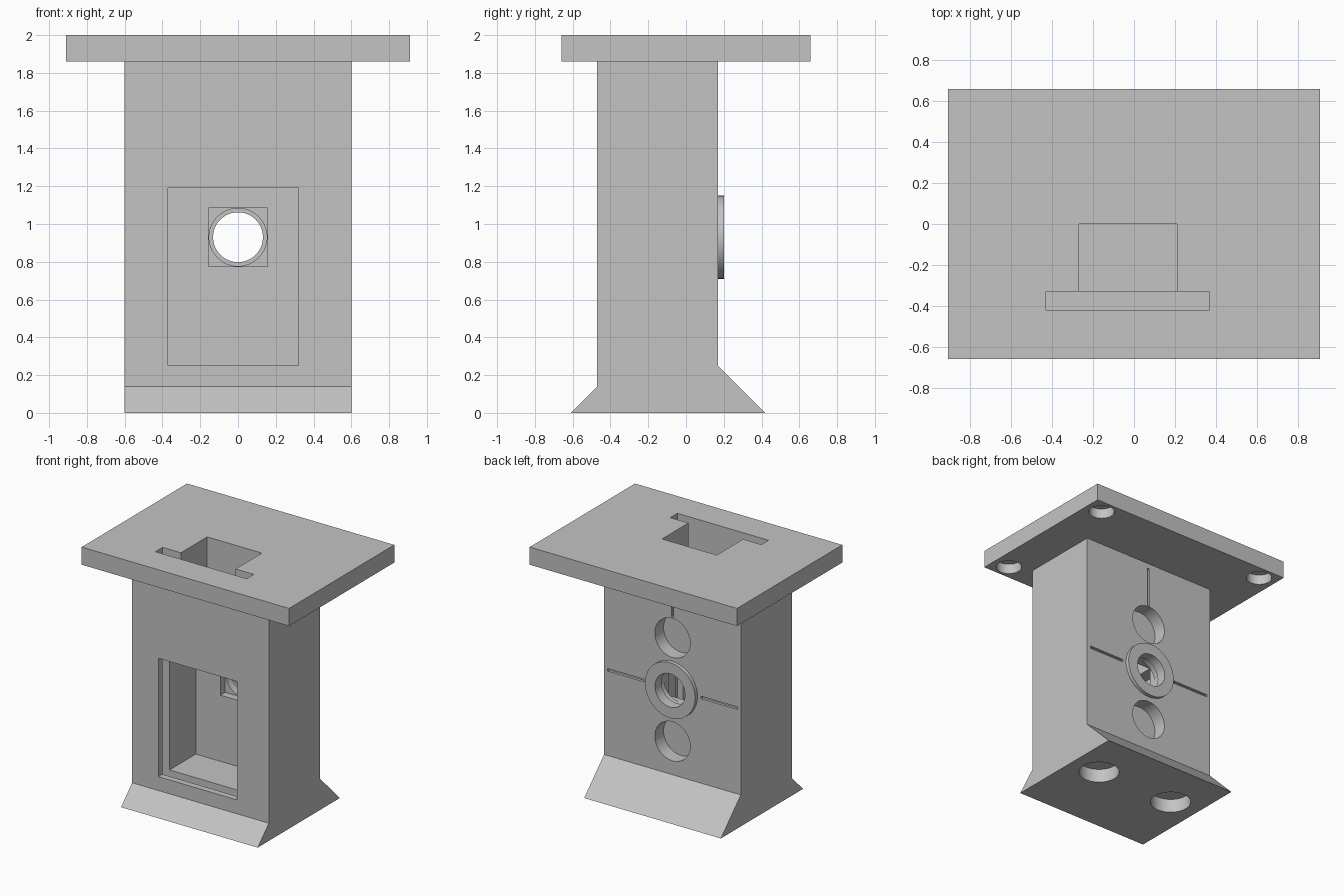
import bpy
import bmesh
from math import pi
from mathutils import Matrix

cube = bpy.data.objects.get("Cube")
if cube:
    bpy.data.objects.remove(cube, do_unlink=True)

grey = bpy.data.materials.new("plain grey")
grey.use_nodes = True
colour = (0.55, 0.55, 0.55, 1)
grey.diffuse_color = colour
grey.node_tree.nodes["Principled BSDF"].inputs["Base Color"].default_value = colour


def finish(name, bm):
    bmesh.ops.recalc_face_normals(bm, faces=bm.faces)
    mesh = bpy.data.meshes.new(name)
    bm.to_mesh(mesh)
    bm.free()
    mesh.materials.append(grey)
    obj = bpy.data.objects.new(name, mesh)
    bpy.context.collection.objects.link(obj)
    return obj


def box(name, x, y, z):
    """Box between three (low, high) ranges."""
    bm = bmesh.new()
    bmesh.ops.create_cube(bm, size=1)
    for v in bm.verts:
        v.co = [r[0] if c < 0 else r[1] for c, r in zip(v.co, (x, y, z))]
    return finish(name, bm)


def cylinder(name, radius, span, axis, a, b):
    """Cylinder along y at (x, z) = (a, b), or along z at (x, y) = (a, b)."""
    mid = sum(span) / 2
    place = Matrix.Translation((a, mid, b) if axis == "y" else (a, b, mid))
    if axis == "y":
        place = place @ Matrix.Rotation(pi / 2, 4, "X")
    bm = bmesh.new()
    bmesh.ops.create_cone(bm, cap_ends=True, segments=64, radius1=radius,
                          radius2=radius, depth=span[1] - span[0], matrix=place)
    return finish(name, bm)


def combine(target, tool, operation):
    mod = target.modifiers.new(tool.name, "BOOLEAN")
    mod.operation = operation
    mod.solver = "EXACT"
    mod.object = tool
    bpy.context.view_layer.objects.active = target
    bpy.ops.object.modifier_apply(modifier=mod.name)
    bpy.data.objects.remove(tool, do_unlink=True)


# Body: side profile with flared feet, extruded across the width
bm = bmesh.new()
profile = [(-0.61, 0), (0.42, 0), (0.17, 0.25), (0.17, 1.9), (-0.47, 1.9), (-0.47, 0.14)]
side = bm.faces.new([bm.verts.new((-0.6, y, z)) for y, z in profile])
swept = bmesh.ops.extrude_face_region(bm, geom=[side])["geom"]
bmesh.ops.translate(bm, vec=(1.2, 0, 0),
                    verts=[g for g in swept if isinstance(g, bmesh.types.BMVert)])
housing = finish("housing", bm)

# Top plate and raised ring on the back
eye = 0.93
combine(housing, box("top_plate", (-0.91, 0.91), (-0.66, 0.66), (1.86, 2)), "UNION")
combine(housing, cylinder("back_ring", 0.22, (0.1, 0.2), "y", 0, eye), "UNION")

cutters = [
    # Front window and chamber, wide slide-in slot, narrower shaft
    box("chamber", (-0.37, 0.32), (-0.6, 0), (0.25, 1.19)),
    box("slot", (-0.43, 0.37), (-0.42, -0.33), (0.19, 2.1)),
    box("shaft", (-0.27, 0.21), (-0.36, 0), (1.0, 2.1)),
    # Stepped eye hole through the back wall
    box("eye_pocket", (-0.155, 0.155), (-0.05, 0.06), (eye - 0.155, eye + 0.155)),
    cylinder("eye_step", 0.153, (0, 0.12), "y", 0, eye),
    cylinder("eye_hole", 0.132, (-0.02, 0.3), "y", 0, eye),
    # Alignment groove above the ring
    box("upper_groove", (-0.01, 0.01), (0.15, 0.3), (1.5, 1.82)),
]
for s in (-1, 1):
    # Blind holes and side grooves in the back, holes in the base
    cutters.append(cylinder("back_hole", 0.155, (0.06, 0.3), "y", 0, 0.925 + s * 0.41))
    cutters.append(box("side_groove", sorted((s * 0.25, s * 0.57)), (0.15, 0.3),
                       (eye - 0.01, eye + 0.01)))
    cutters.append(cylinder("base_hole", 0.15, (-0.1, 0.11), "z", s * 0.35, 0.01))
    # Blind corner holes under the plate
    for t in (-1, 1):
        cutters.append(cylinder("corner_hole", 0.095, (1.8, 1.94), "z", s * 0.77, t * 0.54))

for cutter in cutters:
    combine(housing, cutter, "DIFFERENCE")

# Smooth round walls, sharp edges elsewhere
bpy.ops.object.select_all(action="DESELECT")
housing.select_set(True)
bpy.context.view_layer.objects.active = housing
bpy.ops.object.shade_smooth_by_angle(angle=pi / 6)
